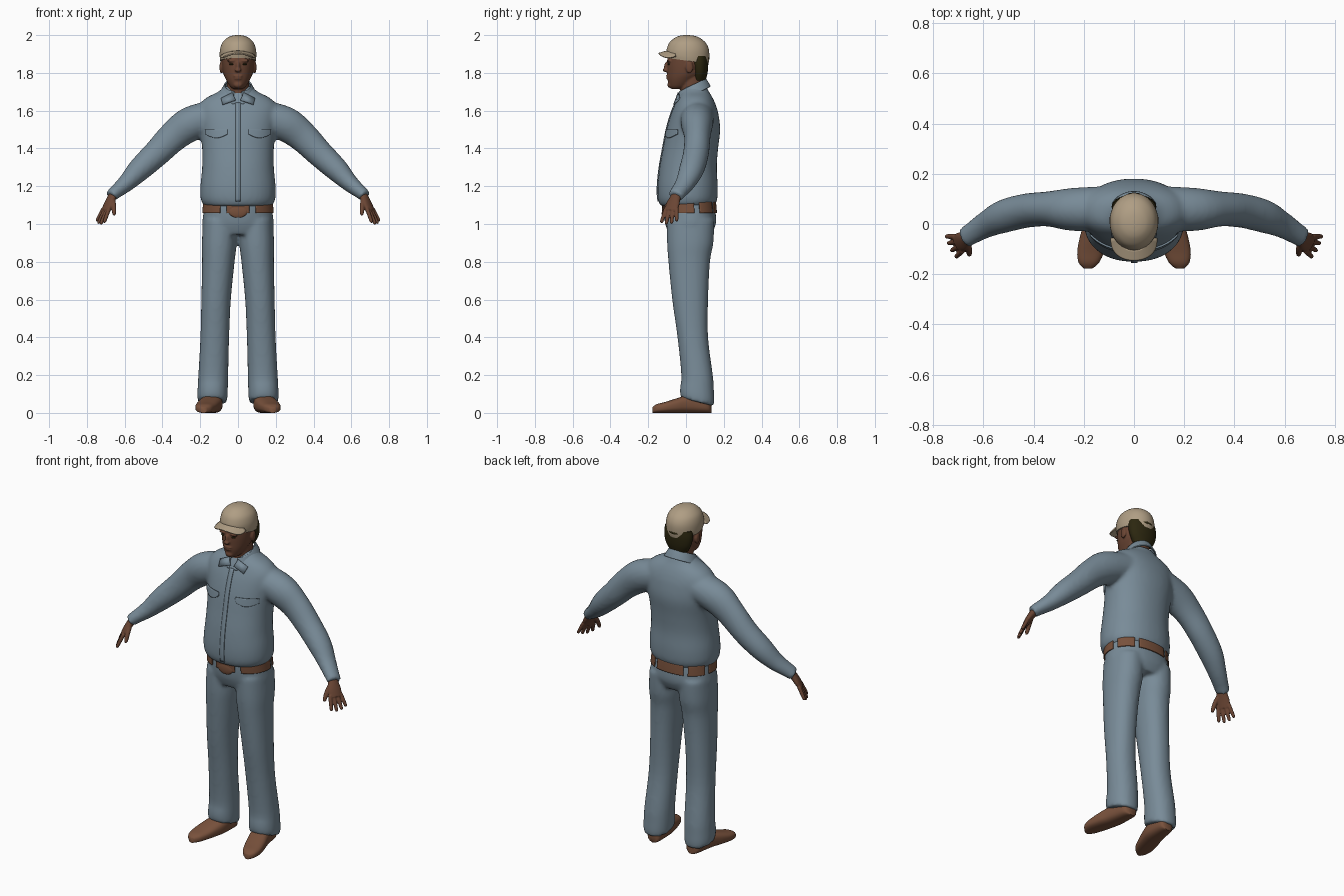
import bpy, bmesh, math
from mathutils import Vector, Matrix

if "Cube" in bpy.data.objects:
    bpy.data.objects.remove(bpy.data.objects["Cube"])


def material(name, rgb):
    m = bpy.data.materials.new(name)
    m.use_nodes = True
    m.diffuse_color = (*rgb, 1)
    m.node_tree.nodes["Principled BSDF"].inputs["Base Color"].default_value = (*rgb, 1)
    return m


DENIM = material("blue denim", (.19, .26, .315))
SKIN = material("brown skin", (.145, .06, .034))
LEATHER = material("brown leather", (.19, .083, .045))
CANVAS = material("tan canvas", (.43, .34, .23))
HAIR = material("dark hair", (.025, .02, .005))


def spline(rows, k=4):
    """Refine a table of rows with a Catmull-Rom curve."""
    rows = [Vector(r) for r in rows]
    p = [rows[0]] + rows + [rows[-1]]
    out = []
    for a, b, c, d in zip(p, p[1:], p[2:], p[3:]):
        for i in range(k):
            t = i / k
            out.append(.5 * (2*b + (c - a)*t + (2*a - 5*b + 4*c - d)*t*t
                             + (3*b - a - 3*c + d)*t**3))
    return out + [rows[-1]]


def skin_rings(bm, rings, n=40, p=1.0, caps=True):
    """Loft rings given as (centre, half axis u, half axis v)."""
    def bend(w):
        return math.copysign(abs(w)**p, w)
    loops = []
    for c, u, v in rings:
        turn = [2*math.pi*i/n for i in range(n)]
        loops.append([bm.verts.new(c + u*bend(math.cos(a)) + v*bend(math.sin(a))) for a in turn])
    for lo, hi in zip(loops, loops[1:]):
        for i in range(n):
            j = (i + 1) % n
            bm.faces.new((lo[i], lo[j], hi[j], hi[i]))
    if caps:
        bm.faces.new(loops[0])
        bm.faces.new(loops[-1])


def column(bm, rows, side=1, **kw):
    """Upright loft from rows of height, centre x, half width, front y, back y."""
    skin_rings(bm, [(Vector((side*x, (f + b)/2, z)), Vector((w, 0, 0)), Vector((0, (b - f)/2, 0)))
                    for z, x, w, f, b in spline(rows)], **kw)


def limb(bm, rows, side=1, across=(0, 1, 0), **kw):
    """Loft along a path from rows of x, y, z, radius across, radius through."""
    rows = spline([(side*r[0], *r[1:]) for r in rows])
    pts = [Vector(r[:3]) for r in rows]
    rings = []
    for i, r in enumerate(rows):
        t = (pts[min(i + 1, len(pts) - 1)] - pts[max(i - 1, 0)]).normalized()
        u = Vector(across)
        u = (u - t*u.dot(t)).normalized()
        rings.append((pts[i], u*r[3], t.cross(u)*r[4]))
    skin_rings(bm, rings, **kw)


def blob(bm, centre, radii):
    m = Matrix.Translation(centre) @ Matrix.Diagonal((*radii, 1))
    bmesh.ops.create_uvsphere(bm, u_segments=20, v_segments=12, radius=1, matrix=m)


def finish(name, bm, mat, voxel=0, soften=4, mirror=False, thick=0, wrap=None):
    bmesh.ops.recalc_face_normals(bm, faces=bm.faces)
    me = bpy.data.meshes.new(name)
    bm.to_mesh(me)
    bm.free()
    me.materials.append(mat)
    ob = bpy.data.objects.new(name, me)
    bpy.context.collection.objects.link(ob)
    bpy.context.view_layer.objects.active = ob
    ob.select_set(True)
    bpy.ops.object.shade_smooth_by_angle(angle=math.radians(50))
    ob.select_set(False)
    if voxel:
        r = ob.modifiers.new("blend", 'REMESH')
        r.mode, r.voxel_size, r.use_smooth_shade = 'VOXEL', voxel, True
        s = ob.modifiers.new("soften", 'SMOOTH')
        s.factor, s.iterations = .5, soften
    if mirror:
        ob.modifiers.new("mirror", 'MIRROR')
    if wrap:
        w = ob.modifiers.new("wrap", 'SHRINKWRAP')
        w.target, w.wrap_method, w.wrap_mode = wrap, 'PROJECT', 'ABOVE_SURFACE'
        w.use_project_y, w.use_positive_direction, w.offset = True, True, .003
    if thick:
        s = ob.modifiers.new("thickness", 'SOLIDIFY')
        s.thickness, s.offset = thick, 0
    return ob


def sheet(bm, point, nu=24, nv=8):
    """Grid of faces from a function of two numbers from 0 to 1."""
    g = [[bm.verts.new(point(i/nu, j/nv)) for j in range(nv + 1)] for i in range(nu + 1)]
    for i in range(nu):
        for j in range(nv):
            bm.faces.new((g[i][j], g[i+1][j], g[i+1][j+1], g[i][j+1]))


# Shirt: torso and sleeves blended together
bm = bmesh.new()
column(bm, [(1.095, 0, .178, -.135, .15), (1.13, 0, .197, -.148, .165), (1.2, 0, .199, -.15, .168),
            (1.3, 0, .19, -.14, .163), (1.4, 0, .19, -.122, .17), (1.5, 0, .2, -.103, .181),
            (1.58, 0, .21, -.08, .172), (1.63, 0, .205, -.06, .158), (1.67, 0, .165, -.042, .14),
            (1.7, 0, .105, -.025, .122), (1.73, 0, .072, -.01, .108)], p=.92)
for side in (1, -1):
    limb(bm, [(.13, .06, 1.57, .09, .085), (.25, .058, 1.53, .085, .092), (.34, .06, 1.465, .07, .082),
              (.43, .053, 1.375, .068, .072), (.52, .03, 1.29, .066, .063), (.59, -.003, 1.218, .053, .047),
              (.65, -.04, 1.168, .044, .036), (.674, -.055, 1.147, .042, .034)], side)
shirt = finish("shirt", bm, DENIM, .011, 6)

# Front strip and chest pocket flaps lying on the shirt
bm = bmesh.new()
sheet(bm, lambda u, v: (-.012 + .026*v, -.3, 1.12 + .52*u), 40, 2)
finish("shirt_placket", bm, DENIM, thick=.005, wrap=shirt)
bm = bmesh.new()
sheet(bm, lambda u, v: (.055 + .115*u, -.3, 1.5 - v*(.025 + .02*math.sin(math.pi*u))))
finish("pocket_flaps", bm, DENIM, mirror=True, thick=.008, wrap=shirt)

# Collar: folded band open at the front, with two points
bm = bmesh.new()
column(bm, [(1.68, 0, .098, -.058, .128), (1.71, 0, .083, -.046, .115), (1.735, 0, .07, -.036, .103)],
       n=64, caps=False)
for v in bm.verts:
    v.co.z += (v.co.y - .035)*.5
bmesh.ops.delete(bm, context='FACES', geom=[
    f for f in bm.faces if f.calc_center_median().y < 0 and abs(f.calc_center_median().x) < .022])
finish("collar", bm, DENIM, thick=.007)
bm = bmesh.new()
bm.faces.new([bm.verts.new(c) for c in
              ((.012, -.055, 1.655), (.082, -.064, 1.632), (.09, -.035, 1.665), (.03, -.04, 1.695))])
finish("collar_points", bm, DENIM, mirror=True, thick=.008)

# Trousers: hips and legs blended together, hems lower at the heel
bm = bmesh.new()
column(bm, [(1.125, 0, .175, -.118, .148), (1.06, 0, .183, -.117, .157), (1, 0, .189, -.11, .158),
            (.945, 0, .18, -.09, .135)], p=.9)
for side in (1, -1):
    column(bm, [(1.02, .095, .09, -.1, .15), (.9, .099, .092, -.1, .145), (.8, .104, .086, -.093, .127),
                (.6, .116, .078, -.073, .117), (.4, .123, .076, -.045, .117), (.2, .131, .079, -.025, .142),
                (.1, .135, .08, -.032, .15), (.06, .135, .077, -.028, .146)], side, p=.92)
for v in bm.verts:
    if v.co.z < .15:
        v.co.z -= (v.co.y - .05)*.25
finish("trousers", bm, DENIM, .011, 5)

# Belt: band interrupted by the trouser loops, and a buckle
bm = bmesh.new()
column(bm, [(1.058, 0, .186, -.121, .161), (1.085, 0, .184, -.123, .159), (1.115, 0, .182, -.124, .156)],
       n=128, p=.9, caps=False)
gaps = [Vector(g) for g in ((.075, -.11), (.184, .06), (.1, .147))]
bmesh.ops.delete(bm, context='FACES', geom=[
    f for f in bm.faces for c in [f.calc_center_median()]
    if any((Vector((abs(c.x), c.y)) - g).length < .016 for g in gaps)])
finish("belt", bm, LEATHER, thick=.006)
bm = bmesh.new()
blob(bm, (0, -.119, 1.068), (.05, .009, .035))
finish("belt_buckle", bm, LEATHER)

# Shoes: lofted from heel to toe
bm = bmesh.new()
rows = [(.134, .125, .02, .05), (.118, .129, .042, .075), (.05, .135, .053, .092), (0, .142, .058, .092),
        (-.05, .156, .059, .077), (-.11, .172, .054, .058), (-.155, .18, .04, .046), (-.178, .183, .016, .03)]
skin_rings(bm, [(Vector((x, y, h/2)), Vector((w, 0, 0)), Vector((0, 0, h/2)))
                for y, x, w, h in spline(rows)], p=.75)
finish("shoes", bm, LEATHER, mirror=True)

# Hands: palm, four fingers and a thumb
bm = bmesh.new()
wide = Vector((-.45, -.85, 0)).normalized()
limb(bm, [(.65, -.04, 1.175, .026, .022), (.668, -.056, 1.14, .03, .021), (.686, -.07, 1.105, .039, .018),
          (.703, -.08, 1.07, .036, .014)], across=wide, n=24)
for i, reach in enumerate((.85, 1, 1.05, .95)):
    s = (i - 1.5)*.021
    base = Vector((.697, -.078, 1.082)) + wide*s
    step = (Vector((.036, -.013, -.08)) + wide*s*.5)*reach
    limb(bm, [(*(base + step*t), r, r) for t, r in ((0, .011), (.5, .0105), (.9, .009), (1, .005))],
         across=wide, n=16)
limb(bm, [(.666, -.068, 1.135, .015, .015), (.658, -.098, 1.098, .013, .013), (.656, -.118, 1.06, .011, .011),
          (.657, -.123, 1.045, .006, .006)], across=(1, 0, 0), n=16)
finish("hands", bm, SKIN, .004, 3, mirror=True)

# Head and neck with nose, brow, lips, chin and ears
bm = bmesh.new()
column(bm, [(1.6, 0, .064, -.02, .1), (1.7, 0, .06, -.03, .098), (1.8, 0, .06, -.03, .1)])
column(bm, [(1.715, 0, .025, -.078, -.02), (1.73, 0, .043, -.09, .02), (1.765, 0, .064, -.097, .06),
            (1.8, 0, .078, -.099, .1), (1.85, 0, .085, -.1, .112), (1.9, 0, .085, -.094, .112),
            (1.95, 0, .068, -.068, .088), (1.975, 0, .03, -.03, .05)])
blob(bm, (0, -.102, 1.832), (.011, .014, .028))
blob(bm, (0, -.108, 1.815), (.018, .015, .011))
blob(bm, (0, -.094, 1.783), (.026, .012, .006))
blob(bm, (0, -.093, 1.77), (.022, .012, .006))
blob(bm, (0, -.084, 1.737), (.024, .015, .017))
for side in (1, -1):
    blob(bm, (side*.034, -.091, 1.864), (.026, .012, .008))
    blob(bm, (side*.089, .018, 1.83), (.009, .02, .033))
finish("head", bm, SKIN, .005, 3)
bm = bmesh.new()
blob(bm, (.034, -.091, 1.846), (.014, .006, .005))
finish("eyes", bm, HAIR, mirror=True)

# Hair at the back of the head
bm = bmesh.new()
column(bm, [(1.76, 0, .058, .035, .104), (1.8, 0, .08, .03, .114), (1.85, 0, .089, .02, .118),
            (1.89, 0, .085, .02, .114)])
blob(bm, (0, .113, 1.876), (.032, .012, .01))
finish("hair", bm, HAIR)

# Cap crown, lower at the back, and its arched brim
bm = bmesh.new()
column(bm, [(1.865, 0, .094, -.1, .119), (1.89, 0, .097, -.104, .123), (1.925, 0, .095, -.102, .121),
            (1.96, 0, .083, -.088, .104), (1.985, 0, .058, -.06, .073), (1.996, 0, .033, -.035, .045),
            (2, 0, .01, -.01, .015)], n=48)
for v in bm.verts:
    v.co.z -= v.co.y*.14*max(0, min(1, (1.93 - v.co.z)/.06))
finish("cap_crown", bm, CANVAS)


def brim(u, v):
    a, r = math.pi*u, .55 + .45*v
    x = .091*math.cos(a)*r
    y = -.055 - .09*math.sin(a)**.75*r
    return x, y, 1.902 - 5*x*x + (y + .145)*.3


bm = bmesh.new()
sheet(bm, brim, 32, 8)
finish("cap_brim", bm, CANVAS, thick=.007)
